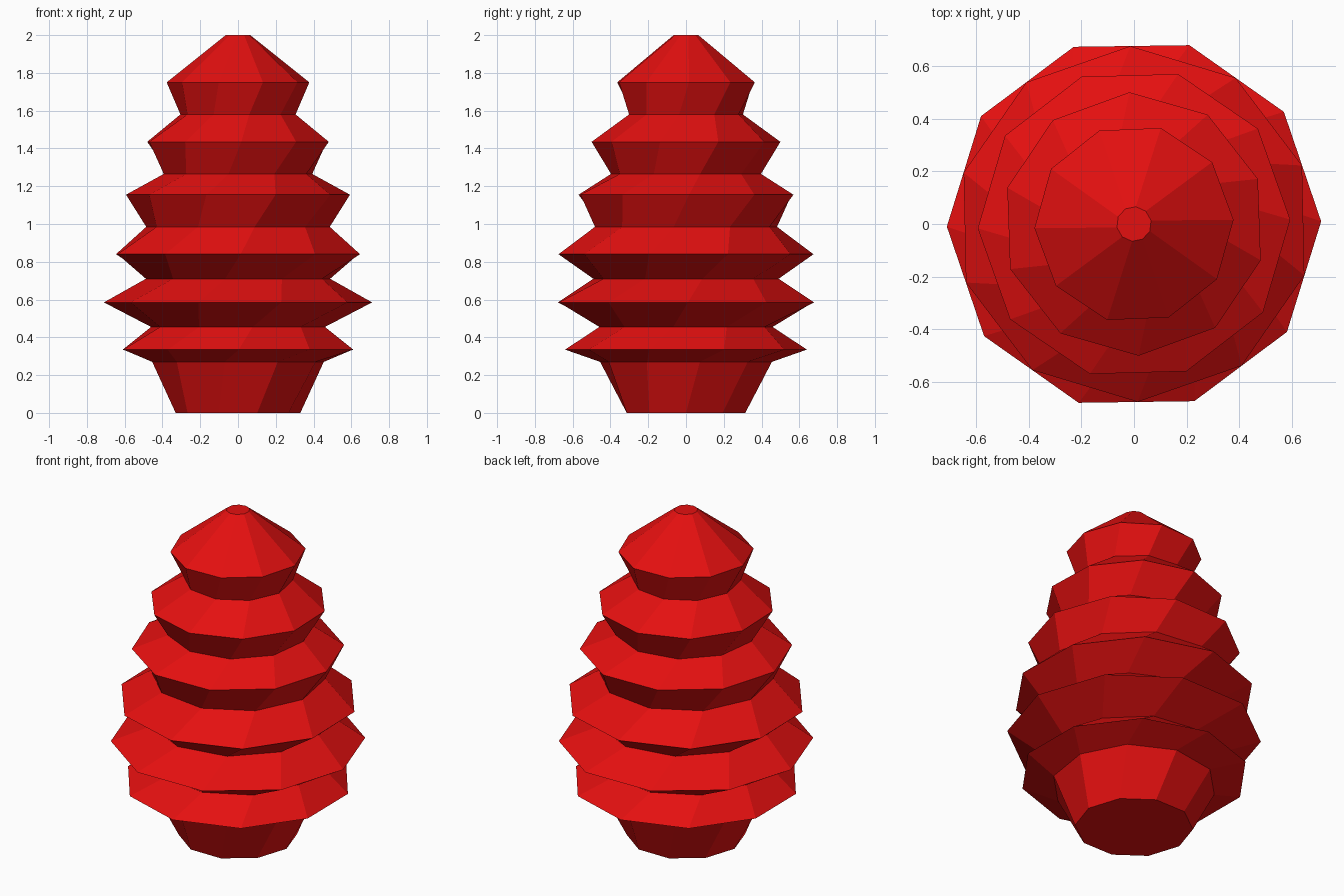
import bpy
import bmesh
from math import cos, sin, radians

cube = bpy.data.objects.get("Cube")
if cube:
    bpy.data.objects.remove(cube, do_unlink=True)

SIDES = 10
TWIST = radians(9.2)  # steady turn from each ring to the next

# Height and radius of each ring, from the foot to the tip
PROFILE = [
    (0.00, 0.33), (0.27, 0.46),
    (0.335, 0.64), (0.455, 0.465),
    (0.585, 0.71), (0.71, 0.495),
    (0.84, 0.675), (0.985, 0.49),
    (1.155, 0.593), (1.265, 0.40),
    (1.435, 0.50), (1.58, 0.307),
    (1.75, 0.378), (2.00, 0.066),
]

# Single red finish
red = bpy.data.materials.new("red")
red.use_nodes = True
colour = (0.78, 0.005, 0.005, 1)
red.diffuse_color = colour
red.node_tree.nodes["Principled BSDF"].inputs["Base Color"].default_value = colour


def add_ring(bm, index, z, radius):
    angles = [radians(360 / SIDES) * k + TWIST * index for k in range(SIDES)]
    return [bm.verts.new((radius * cos(a), radius * sin(a), z)) for a in angles]


# Tiered body: twisted rings bridged by flat faces, capped at both ends
bm = bmesh.new()
rings = [add_ring(bm, i, z, r) for i, (z, r) in enumerate(PROFILE)]
for low, high in zip(rings, rings[1:]):
    for k in range(SIDES):
        n = (k + 1) % SIDES
        bm.faces.new((low[k], low[n], high[n], high[k]))
bm.faces.new(rings[0][::-1])
bm.faces.new(rings[-1])
bmesh.ops.recalc_face_normals(bm, faces=bm.faces)

mesh = bpy.data.meshes.new("tiered_body")
bm.to_mesh(mesh)
bm.free()
mesh.materials.append(red)
body = bpy.data.objects.new("tiered_body", mesh)
bpy.context.collection.objects.link(body)
